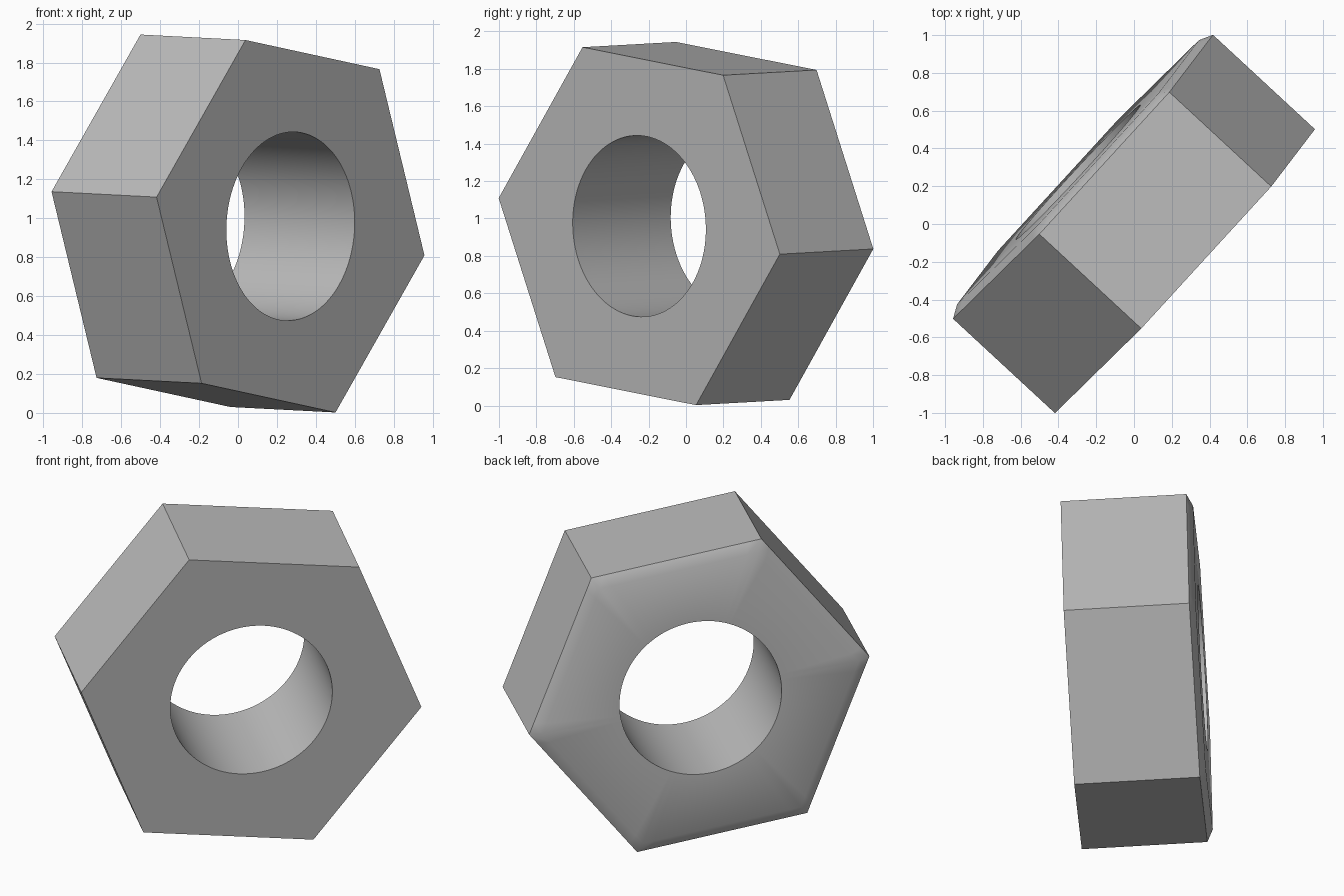
import bpy, bmesh, math
from mathutils import Vector, Matrix

cube = bpy.data.objects.get("Cube")
if cube:
    bpy.data.objects.remove(cube)

SEGMENTS = 96        # divisible by six, so each hexagon corner is hit
CORNER = 1.03        # centre to corner
HOLE = 0.485
HALF = 0.368         # half thickness, up to the chamfer
RISE = 0.036         # chamfer height


def circle(angle):
    return HOLE


def hexagon(scale):
    def radius(angle):
        off = angle % (math.pi / 3) - math.pi / 6
        return scale * CORNER * math.cos(math.pi / 6) / math.cos(off)
    return radius


# Cross-section, from the front of the hole round to the back of the hole
section = [(circle, -HALF), (hexagon(1), -HALF), (hexagon(1), HALF),
           (hexagon(0.93), HALF + RISE), (circle, HALF + RISE)]

bm = bmesh.new()
rings = []
for radius, z in section:
    ring = []
    for i in range(SEGMENTS):
        a = math.tau * i / SEGMENTS
        r = radius(a)
        ring.append(bm.verts.new((r * math.cos(a), r * math.sin(a), z)))
    rings.append(ring)
for ring, following in zip(rings, rings[1:] + rings[:1]):
    for i in range(SEGMENTS):
        j = (i + 1) % SEGMENTS
        bm.faces.new((ring[i], ring[j], following[j], following[i]))
bmesh.ops.recalc_face_normals(bm, faces=bm.faces)

mesh = bpy.data.meshes.new("hex_nut")
bm.to_mesh(mesh)
bm.free()
nut = bpy.data.objects.new("hex_nut", mesh)
bpy.context.collection.objects.link(nut)

# Tilted pose: hole axis towards the back right, one corner near the top
axis = Vector((-0.54, 0.50, 0.028)).normalized()
up = Vector((-0.235, -0.30, 0.957))
up = (up - axis * up.dot(axis)).normalized()
side = axis.cross(up)
pose = Matrix((up, side, axis)).transposed().to_4x4()
nut.matrix_world = Matrix.Translation((0, 0, 0.973)) @ pose

# Plain grey metal
grey = bpy.data.materials.new("grey_metal")
colour = (0.5, 0.5, 0.5, 1)
grey.diffuse_color = colour
grey.use_nodes = True
grey.node_tree.nodes["Principled BSDF"].inputs["Base Color"].default_value = colour
mesh.materials.append(grey)

# Soft chamfer, sharp hexagon and hole edges
bpy.ops.object.select_all(action="DESELECT")
nut.select_set(True)
bpy.context.view_layer.objects.active = nut
bpy.ops.object.shade_smooth_by_angle(angle=math.radians(42))
